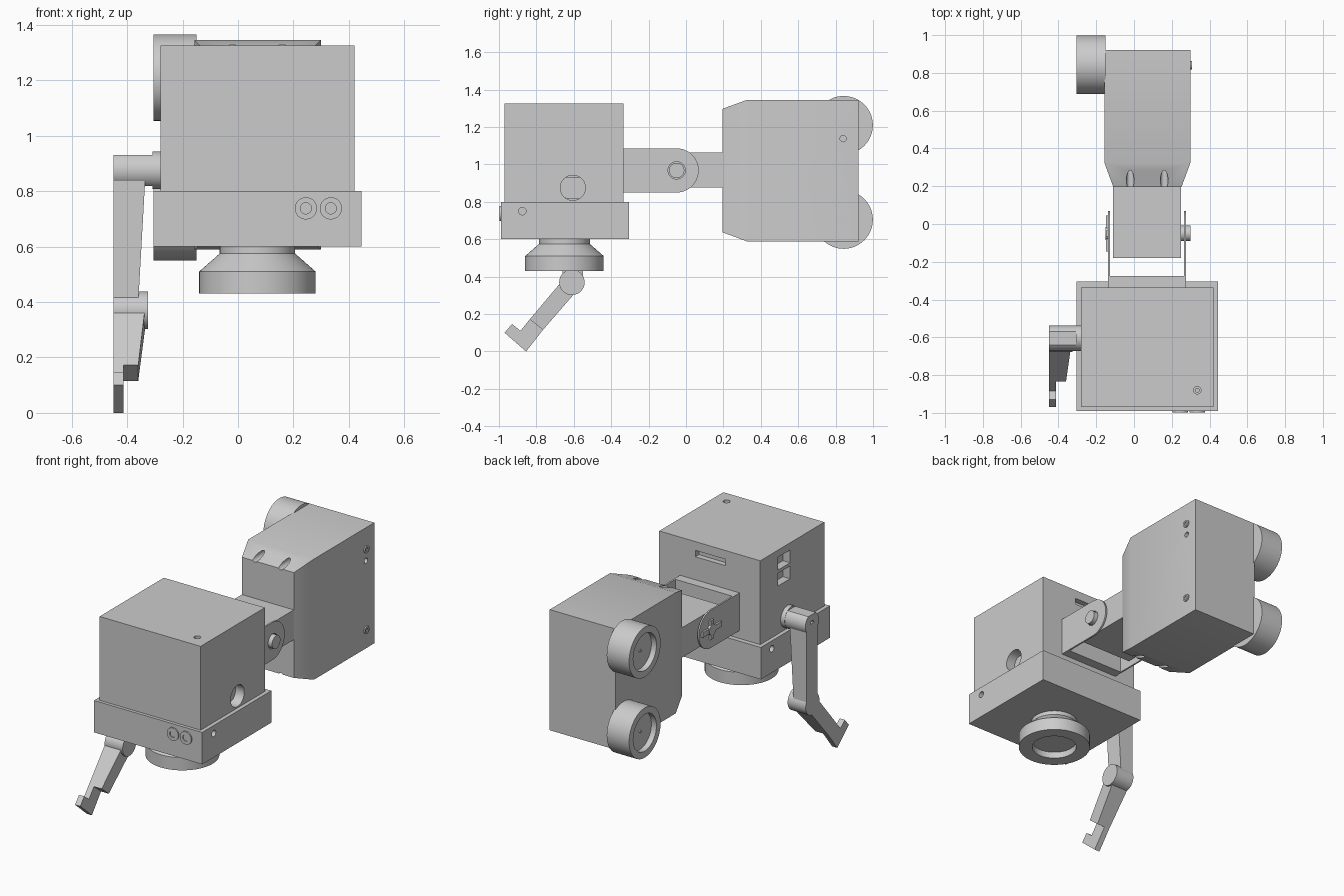
import bpy, bmesh, math
from mathutils import Matrix, Vector

if "Cube" in bpy.data.objects:
    bpy.data.objects.remove(bpy.data.objects["Cube"], do_unlink=True)

grey = bpy.data.materials.new("plain grey")
grey.use_nodes = True
colour = (0.6, 0.6, 0.6, 1)
grey.diffuse_color = colour
grey.node_tree.nodes["Principled BSDF"].inputs["Base Color"].default_value = colour

# Rotations taking local z onto a world axis
TURN = {"x": Matrix.Rotation(math.pi / 2, 4, "Y"),
        "y": Matrix.Rotation(-math.pi / 2, 4, "X"),
        "z": Matrix.Identity(4)}


def finish(name, bm):
    bmesh.ops.recalc_face_normals(bm, faces=bm.faces)
    mesh = bpy.data.meshes.new(name)
    bm.to_mesh(mesh)
    bm.free()
    mesh.materials.append(grey)
    mesh.shade_smooth()
    mesh.set_sharp_from_angle(angle=math.radians(30))
    obj = bpy.data.objects.new(name, mesh)
    bpy.context.collection.objects.link(obj)
    return obj


def box(name, x, y, z):
    bm = bmesh.new()
    bmesh.ops.create_cube(bm, size=1)
    for v in bm.verts:
        v.co = [r[0] if c < 0 else r[1] for r, c in zip((x, y, z), v.co)]
    return finish(name, bm)


def lathe(name, axis, centre, profile, steps=64):
    """Revolve (radius, height) points about an axis through centre."""
    bm = bmesh.new()
    verts = [bm.verts.new((r, 0, h)) for r, h in profile]
    edges = [bm.edges.new(p) for p in zip(verts, verts[1:])]
    bmesh.ops.spin(bm, geom=verts + edges, axis=(0, 0, 1), cent=(0, 0, 0),
                   angle=math.tau, steps=steps)
    bmesh.ops.remove_doubles(bm, verts=bm.verts, dist=1e-5)
    bm.transform(Matrix.Translation(Vector(centre)) @ TURN[axis])
    return finish(name, bm)


def cyl(name, axis, centre, r, a, b, steps=48):
    return lathe(name, axis, centre, [(0, a), (r, a), (r, b), (0, b)], steps)


def prism(name, points, x0, x1, taper=None):
    """Extrude a (y, z) outline along x; taper gives the far x per point."""
    bm = bmesh.new()
    far = taper or [x1] * len(points)
    a = [bm.verts.new((x0, y, z)) for y, z in points]
    b = [bm.verts.new((x, y, z)) for x, (y, z) in zip(far, points)]
    bm.faces.new(a)
    bm.faces.new(b)
    n = len(points)
    for i in range(n):
        j = (i + 1) % n
        bm.faces.new((a[i], a[j], b[j], b[i]))
    return finish(name, bm)


def cut(obj, cutters):
    """Subtract the cutters, bake the result and delete them."""
    for c in cutters:
        mod = obj.modifiers.new("cut", "BOOLEAN")
        mod.operation, mod.solver, mod.object = "DIFFERENCE", "EXACT", c
    deps = bpy.context.evaluated_depsgraph_get()
    mesh = bpy.data.meshes.new_from_object(obj.evaluated_get(deps))
    obj.modifiers.clear()
    obj.data = mesh
    mesh.set_sharp_from_angle(angle=math.radians(30))
    for c in cutters:
        bpy.data.objects.remove(c, do_unlink=True)


def screw(name, axis, centre, r, sign=1):
    """Thin raised washer with a sunken middle."""
    return lathe(name, axis, centre, [(0, 0.002 * sign), (r * .5, 0.002 * sign),
                 (r * .5, 0.008 * sign), (r, 0.008 * sign), (r, 0)], 32)


# Main housing
PY, PZ = -0.605, 0.875
housing = box("housing", (-0.28, 0.42), (-0.97, -0.335), (0.79, 1.325))
cut(housing, [
    cyl("top_hole", "z", (0.335, -0.88, 1.325), 0.02, -0.05, 0.05, 24),
    cyl("side_hole", "x", (0.42, PY, PZ), 0.067, -0.12, 0.05),
    box("back_slot", (-0.04, 0.17), (-0.37, -0.3), (1.23, 1.27)),
    box("upper_port", (-0.3, -0.23), (-0.63, -0.51), (1.2, 1.28)),
    box("lower_port", (-0.3, -0.23), (-0.63, -0.51), (1.1, 1.18))])
lathe("top_hole_ring", "z", (0.335, -0.88, 1.295), [(0, 0), (0.01, 0), (0.01, 0.01), (0.02, 0.01)], 24)

# Base tray
base = box("base_tray", (-0.305, 0.445), (-0.99, -0.305), (0.6, 0.8))
cut(base, [cyl("hole", "x", (x, y, 0.75), 0.02, -0.03, 0.03, 24)
           for x, y in ((0.445, -0.875), (-0.305, -0.415))])
for i, x in enumerate((0.245, 0.335)):
    screw(f"front_screw_{i}", "y", (x, -0.99, 0.738), 0.04, -1)

# Lens under the base
lathe("lens", "z", (0.07, -0.65, 0), [
    (0, 0.47), (0.13, 0.47), (0.13, 0.43), (0.21, 0.43), (0.21, 0.51),
    (0.136, 0.575), (0.136, 0.605), (0, 0.605)])

# Crank shaft with two flats
FLAT = 0.056
half = math.acos(FLAT / 0.067)
outline = []
for side in (0, 1):
    for k in range(17):
        t = side * math.pi - math.pi / 2 + half + k / 16 * (math.pi - 2 * half)
        outline.append((PY + 0.067 * math.cos(t), PZ + 0.067 * math.sin(t)))
shaft = prism("crank_shaft", outline, -0.45, 0.36)
cut(shaft, [cyl("shaft_hole", "x", (-0.45, PY, PZ), 0.018, -0.02, 0.02, 24)])
cyl("shaft_collar", "x", (0, PY, PZ), 0.068, -0.308, -0.27)

# Crank arm: upper link, elbow, lower link and hooked tip
prism("upper_link", [(PY - .055, .36), (PY + .055, .36), (PY + .055, PZ), (PY - .055, PZ)],
      -0.45, 0, [-0.362, -0.362, -0.333, -0.333])
cyl("elbow", "x", (0, -0.61, 0.37), 0.068, -0.45, -0.325)
prism("lower_link", [(-0.66, 0.38), (-0.835, 0.172), (-0.765, 0.115), (-0.6, 0.305)],
      -0.45, 0, [-0.335, -0.36, -0.36, -0.335])
prism("hook_tip", [(-0.835, 0.172), (-0.885, 0.11), (-0.93, 0.147), (-0.97, 0.1),
                   (-0.855, 0.0), (-0.765, 0.115)], -0.45, -0.414)

# Yoke: back plate and two rounded cheeks
HY, HZ, HR = -0.05, 0.968, 0.118
box("yoke_back", (-0.13, 0.275), (-0.34, -0.275), (HZ - HR, HZ + HR))
cheek = [(-0.336, HZ + HR), (-0.336, HZ - HR)]
for k in range(25):
    t = -math.pi / 2 + k / 24 * math.pi
    cheek.append((HY + HR * math.cos(t), HZ + HR * math.sin(t)))
prism("right_cheek", cheek, -0.137, -0.127)
left = prism("left_cheek", cheek, 0.265, 0.276)
cut(left, [cyl("hinge_hole", "x", (0.27, HY, HZ), 0.046, -0.03, 0.03)])
cyl("hinge_bolt", "x", (0, HY, HZ), 0.041, 0.24, 0.3)

# Cross-shaped hinge horn
for i, (dy, dz) in enumerate(((0.095, 0.016), (0.016, 0.06))):
    box(f"hinge_horn_{i}", (-0.148, -0.13), (HY - dy, HY + dy), (HZ - dz, HZ + dz))
cyl("horn_hub", "x", (0, HY, HZ), 0.034, -0.152, -0.13, 32)

# Neck joining the yoke to the rear box
box("neck", (-0.11, 0.25), (-0.18, 0.22), (0.876, 1.063))

# Rear box with tapered front
bm = bmesh.new()
sections = [(0.195, 0.18, 0.33), (0.325, 0.228, 0.378), (0.922, 0.228, 0.378)]
rings = [[bm.verts.new((0.071 + sx * w, y, 0.967 + sz * h))
          for sx, sz in ((-1, -1), (1, -1), (1, 1), (-1, 1))] for y, w, h in sections]
bm.faces.new(rings[0])
bm.faces.new(rings[-1])
for a, b in zip(rings, rings[1:]):
    for i in range(4):
        j = (i + 1) % 4
        bm.faces.new((a[i], a[j], b[j], b[i]))
rear = finish("rear_box", bm)
WHEELS = (1.21, 0.705)
cutters = [cyl("cable_hole", "y", (x, 0, z), 0.02, 0.15, 0.33, 24)
           for x in (-0.02, 0.16) for z in (1.31, 0.624)]
cutters.append(cyl("pin_hole", "x", (0.299, 0.84, 1.138), 0.017, -0.03, 0.03, 24))
cut(rear, cutters)

# Wheels and their axle screws
for i, z in enumerate(WHEELS):
    lathe(f"wheel_{i}", "x", (0, 0.843, z), [
        (0, -0.278), (0.008, -0.278), (0.008, -0.27), (0.115, -0.27), (0.115, -0.305),
        (0.156, -0.305), (0.156, -0.15), (0, -0.15)])
    screw(f"axle_screw_{i}", "x", (0.299, 0.84, z), 0.023)
